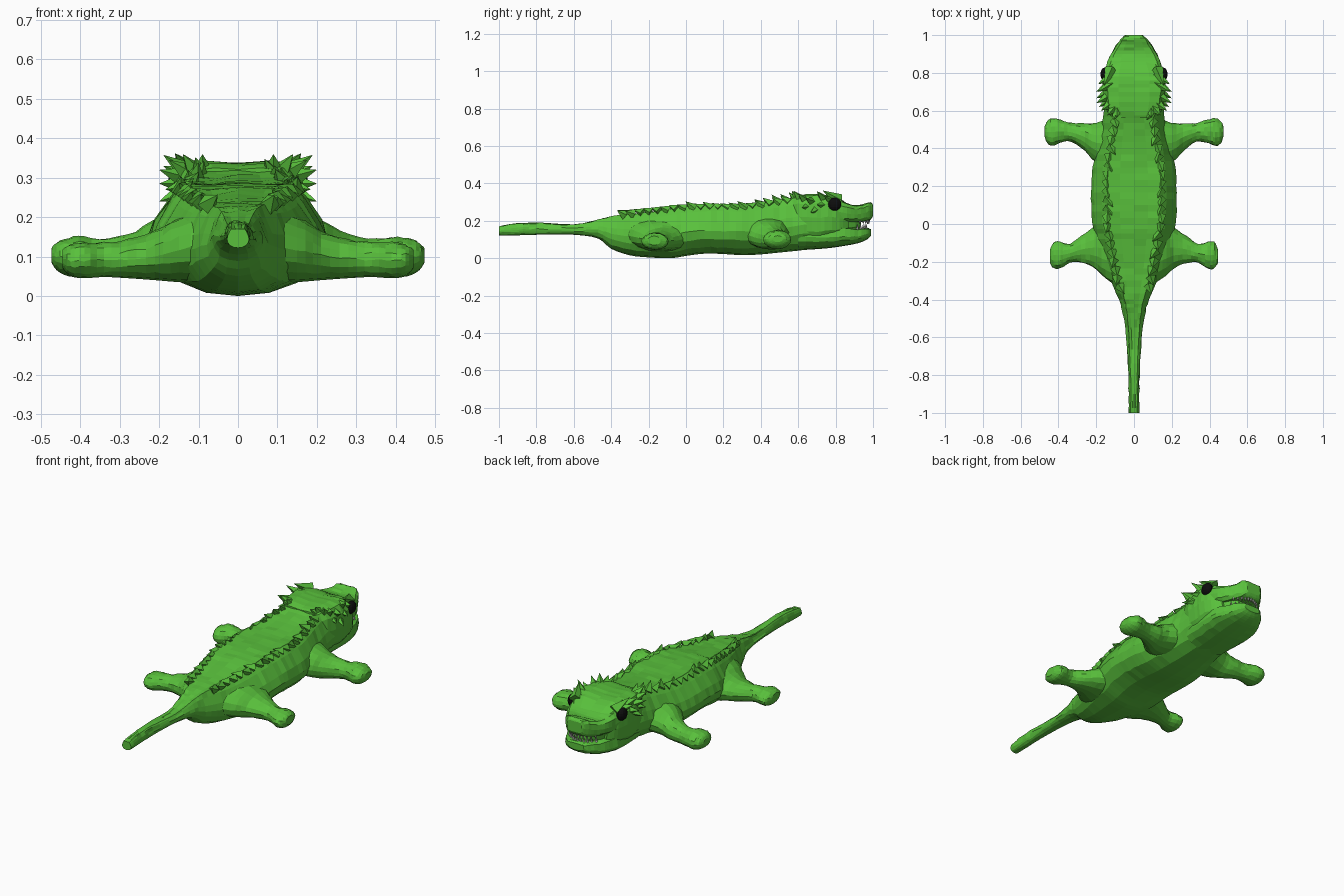
import bpy, bmesh, math, random
from mathutils import Vector, Matrix

if "Cube" in bpy.data.objects:
    bpy.data.objects.remove(bpy.data.objects["Cube"])

random.seed(4)

def material(name, rgb):
    m = bpy.data.materials.new(name)
    m.diffuse_color = (*rgb, 1)
    m.use_nodes = True
    m.node_tree.nodes["Principled BSDF"].inputs["Base Color"].default_value = m.diffuse_color
    return m

GREEN = material("leaf green", (0.10, 0.53, 0.045))
BLACK = material("eye black", (0.004, 0.004, 0.004))
TOOTH = material("tooth grey", (0.6, 0.58, 0.58))

def finish(name, bm, mat):
    bmesh.ops.recalc_face_normals(bm, faces=bm.faces)
    me = bpy.data.meshes.new(name)
    bm.to_mesh(me)
    bm.free()
    me.materials.append(mat)
    ob = bpy.data.objects.new(name, me)
    bpy.context.collection.objects.link(ob)
    return ob

# Half cross-sections: (fraction of half width, fraction of height), top to bottom
TRUNK = [(0, 1), (.33, .985), (.62, 1), (.76, .87), (.93, .64), (1, .47), (.95, .3), (.75, .13), (.4, .03), (0, 0)]
ROUND = [(math.sin(a), .5 + .5 * math.cos(a)) for a in [math.pi * i / 8 for i in range(9)]]
BOXY = [(0, .98), (.5, 1), (.85, .97), (.98, .8), (1, .5), (.95, .2), (.8, .04), (.4, 0), (0, 0)]

def smooth_rows(rows, n):
    """Catmull-Rom resampling of the section table."""
    out = []
    for i in range(len(rows) - 1):
        p0, p1, p2, p3 = rows[max(i - 1, 0)], rows[i], rows[i + 1], rows[min(i + 2, len(rows) - 1)]
        for k in range(n):
            t = k / n
            out.append([.5 * (2 * b + (c - a) * t + (2 * a - 5 * b + 4 * c - d) * t * t
                              + (3 * b - a - 3 * c + d) * t ** 3) for a, b, c, d in zip(p0, p1, p2, p3)])
    return out + [list(rows[-1])]

def loft(name, rows, half, along_x=0, n=3, jitter=.003):
    """rows: position, centre, half width, low z, high z. along_x = +1/-1 for limbs."""
    ring = half + [(-u, v) for u, v in half[-2:0:-1]]
    bm = bmesh.new()
    loops = []
    table = smooth_rows(rows, n)
    for i, (p, c, w, lo, hi) in enumerate(table):
        vs = []
        for u, v in ring:
            j = jitter * random.uniform(-1, 1) * (0 < i < len(table) - 1)
            lat, z = c + u * (w + j), lo + v * (hi - lo) + j * (v > .05)
            vs.append(bm.verts.new((along_x * p, lat, z) if along_x else (lat, p, z)))
        loops.append(vs)
    for a, b in zip(loops, loops[1:]):
        for i in range(len(ring)):
            k = (i + 1) % len(ring)
            bm.faces.new((a[i], a[k], b[k], b[i]))
    bm.faces.new(loops[0])
    bm.faces.new(loops[-1])
    return finish(name, bm, GREEN)

def spike(bm, base, tip, r, sides=4, flat=1):
    base, tip = Vector(base), Vector(tip)
    d = tip - base
    mat = Matrix.Translation((base + tip) / 2) @ d.to_track_quat('Z', 'Y').to_matrix().to_4x4() \
        @ Matrix.Diagonal((flat, 1, 1, 1))
    bmesh.ops.create_cone(bm, cap_ends=True, segments=sides, radius1=r, radius2=0,
                          depth=d.length, matrix=mat)

# Trunk and tail
loft("body_and_tail", [
    (-1, 0, .028, .122, .17), (-.9, 0, .028, .122, .185), (-.8, 0, .03, .125, .19),
    (-.6, 0, .04, .125, .178), (-.47, 0, .06, .105, .205), (-.4, 0, .08, .05, .222),
    (-.3, 0, .125, .015, .235), (-.2, 0, .165, .004, .245), (-.08, 0, .2, 0, .265),
    (0, 0, .218, .012, .278), (.1, 0, .226, .024, .285), (.2, 0, .226, .022, .285),
    (.3, 0, .218, .016, .285), (.4, 0, .2, .02, .292), (.5, 0, .172, .03, .305),
    (.6, 0, .158, .04, .325), (.68, 0, .155, .05, .33)], TRUNK)

# Head: skull, upper snout, lower jaw and the recessed mouth lining
loft("skull", [(.56, 0, .12, .12, .325), (.62, 0, .155, .1, .34), (.7, 0, .165, .09, .342),
               (.76, 0, .165, .1, .338), (.82, 0, .15, .11, .32), (.87, 0, .115, .13, .285)], BOXY)
loft("upper_snout", [(.76, 0, .155, .195, .325), (.84, 0, .148, .19, .3), (.9, 0, .122, .19, .282),
                     (.95, 0, .09, .195, .288), (.985, 0, .064, .205, .298), (1, 0, .045, .225, .285)], BOXY)
loft("lower_jaw", [(.6, 0, .14, .042, .2), (.75, 0, .148, .052, .175), (.85, 0, .14, .066, .165),
                   (.92, 0, .112, .08, .16), (.965, 0, .08, .098, .16), (.988, 0, .05, .118, .155)], TRUNK[:1] + [(.6, 1), (.95, .93)] + TRUNK[5:])
loft("mouth_lining", [(.75, 0, .14, .1, .28), (.88, 0, .1, .12, .26), (.935, 0, .055, .14, .25)], ROUND)

# Legs with turned-out feet
FRONT = [(.08, .42, .16, .06, .25), (.2, .43, .105, .05, .2), (.26, .46, .075, .045, .165),
         (.33, .485, .05, .05, .145), (.39, .49, .062, .048, .15), (.43, .487, .075, .05, .147),
         (.46, .487, .058, .065, .135), (.473, .49, .028, .085, .12)]
HIND = [(.06, -.14, .2, .03, .23), (.15, -.13, .16, .035, .2), (.21, -.125, .11, .04, .165),
        (.28, -.135, .07, .045, .142), (.34, -.155, .05, .048, .135), (.39, -.165, .07, .045, .135),
        (.425, -.165, .07, .05, .13), (.445, -.17, .035, .07, .118)]
for s, side in ((1, "right"), (-1, "left")):
    loft("front_leg_" + side, FRONT, ROUND, s)
    loft("hind_leg_" + side, HIND, ROUND, s)

# Two jagged ridges along the back
bm = bmesh.new()
for i in range(21):
    y = .58 - i * .046
    x = .085 + .06 * math.sin(math.pi * min(1, max(0, (.62 - y) / .98))) - .03 * max(0, -y)
    z = .235 + .04 * min(1, (y + .4) / .4) if y < 0 else .275 + .04 * max(0, y - .3) / .3
    for s in (1, -1):
        lean = random.uniform(-.035, .02)
        up = random.uniform(.012, .03) * (1 if y > 0 else .5) + .012 * (y > .45)
        spike(bm, (s * x, y + .015, z - .01), (s * (x + lean), y - .03, z + up), .028)
finish("back_ridges", bm, GREEN)

# Spiky frill behind the eyes
bm = bmesh.new()
for x, y, z in ((.19, .7, .358), (.2, .64, .32), (.175, .6, .345), (.2, .665, .24), (.19, .74, .33),
                (.2, .7, .285), (.14, .575, .36), (.09, .565, .36), (.185, .62, .27)):
    for s in (1, -1):
        tip = Vector((s * x, y, z))
        spike(bm, tip.lerp(Vector((s * .09, y + .06, .285)), .75), tip, .035)
for s in (1, -1):  # brow above each eye
    spike(bm, (s * .12, .82, .31), (s * .16, .73, .362), .035)
finish("head_frill", bm, GREEN)

# Eyes
bm = bmesh.new()
for s in (1, -1):
    bmesh.ops.create_uvsphere(bm, u_segments=12, v_segments=8, radius=1, matrix=Matrix.Translation(
        (s * .153, .793, .288)) @ Matrix.Diagonal((.025, .037, .035, 1)))
finish("eyes", bm, BLACK)

# Teeth along both jaws
bm = bmesh.new()
for i in range(-5, 6):
    x = i * .0165
    y = .978 - 7 * x * x
    spike(bm, (x, y, .213), (x, y, .178), .009, 6)
    spike(bm, (x + .004, y - .014, .15), (x + .004, y - .014, .183), .009, 6)
finish("teeth", bm, TOOTH)
